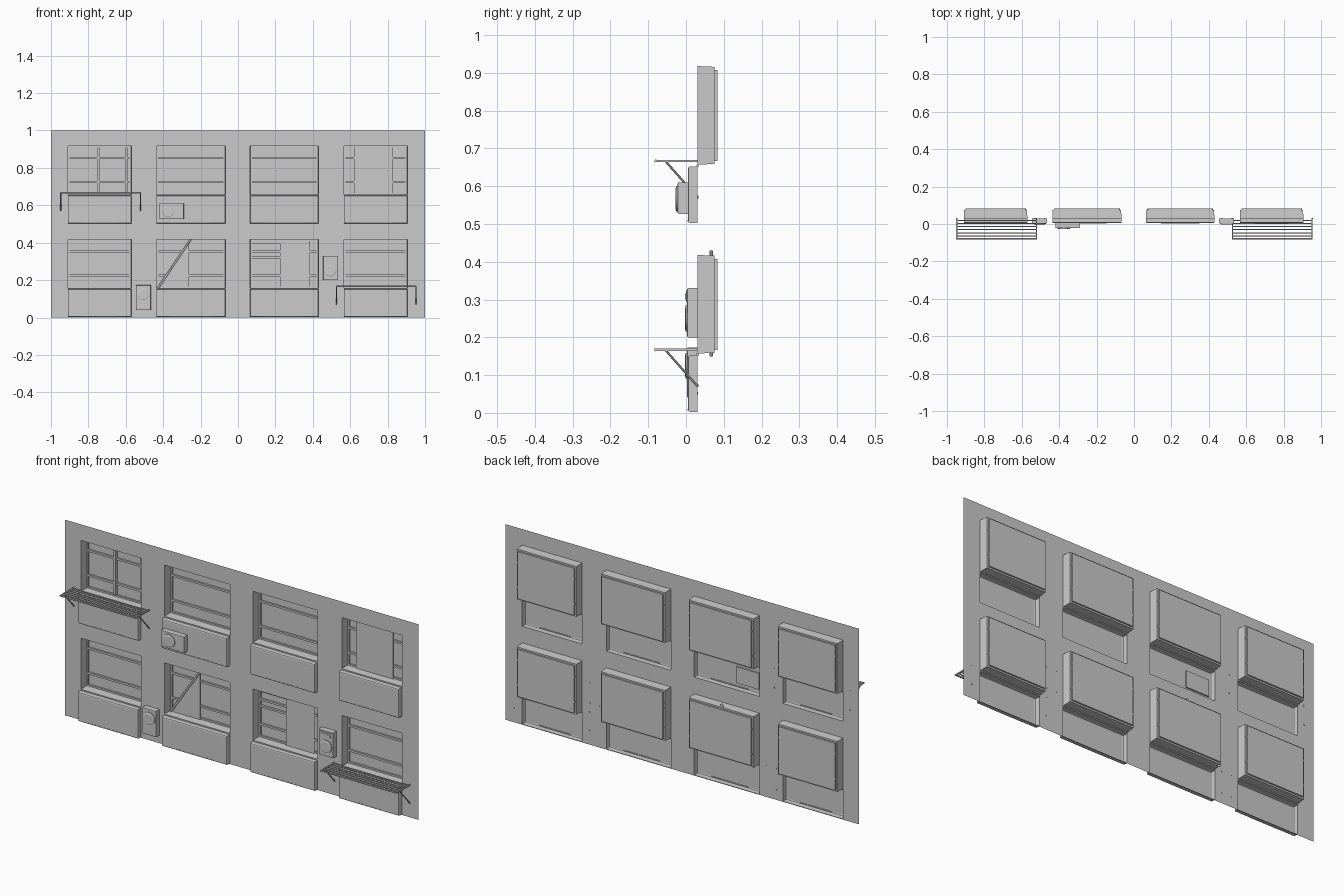
import bpy, bmesh
from mathutils import Vector

if "Cube" in bpy.data.objects:
    bpy.data.objects.remove(bpy.data.objects["Cube"])

COLS = [(-0.91, -0.57), (-0.437, -0.067), (0.064, 0.43), (0.566, 0.906)]
FLOORS = [0.0, 0.5]
WALL_Y = 0.03


def finish(name, bm):
    bmesh.ops.recalc_face_normals(bm, faces=bm.faces)
    me = bpy.data.meshes.new(name)
    bm.to_mesh(me)
    bm.free()
    ob = bpy.data.objects.new(name, me)
    bpy.context.collection.objects.link(ob)
    return ob


def add_box(bm, x0, x1, y0, y1, z0, z1, bevel=0, open_back=False):
    vs = bmesh.ops.create_cube(bm, size=1)['verts']
    for v in vs:
        v.co = Vector((x1 if v.co.x > 0 else x0, y1 if v.co.y > 0 else y0,
                       z1 if v.co.z > 0 else z0))
    front = [e for e in {e for v in vs for e in v.link_edges}
             if all(abs(v.co.y - y0) < 1e-6 for v in e.verts)]
    if open_back:
        back = [f for f in {f for v in vs for f in v.link_faces}
                if all(abs(v.co.y - y1) < 1e-6 for v in f.verts)]
        bmesh.ops.delete(bm, geom=back, context='FACES_ONLY')
    if bevel:
        bmesh.ops.bevel(bm, geom=front, offset=bevel, segments=2, profile=0.5, affect='EDGES')


def add_rod(bm, a, b, r, seg=8, r2=None):
    a, b = Vector(a), Vector(b)
    d = b - a
    m = d.to_track_quat('Z', 'Y').to_matrix().to_4x4()
    m.translation = (a + b) / 2
    bmesh.ops.create_cone(bm, cap_ends=True, segments=seg, radius1=r,
                          radius2=r if r2 is None else r2, depth=d.length, matrix=m)


# Thin wall sheet with openings for windows and spandrel panels
bm = bmesh.new()
xs = [-1] + [x for c in COLS for x in c] + [1]
zs = [0, 0.003, 0.152, 0.157, 0.418, 0.503, 0.652, 0.657, 0.918, 1.0]
for i in range(len(xs) - 1):
    for j in range(len(zs) - 1):
        if i % 2 and j in (1, 3, 5, 7):
            continue
        bm.faces.new([bm.verts.new((x, WALL_Y, z)) for x, z in
                      ((xs[i], zs[j]), (xs[i + 1], zs[j]),
                       (xs[i + 1], zs[j + 1]), (xs[i], zs[j + 1]))])
bmesh.ops.remove_doubles(bm, verts=bm.verts, dist=1e-5)
finish("wall", bm)

for fz in FLOORS:
    for x0, x1 in COLS:
        # Window recess: stepped sheet open to the front
        bm = bmesh.new()
        loops = []
        for y, s in ((0.03, 0), (0.075, 0.002), (0.075, 0.010), (0.083, 0.010)):
            loops.append([bm.verts.new(p) for p in (
                (x0 + s, y, fz + 0.157 + s), (x1 - s, y, fz + 0.157 + s),
                (x1 - s, y, fz + 0.418 - s), (x0 + s, y, fz + 0.418 - s))])
        for a, b in zip(loops, loops[1:]):
            for k in range(4):
                bm.faces.new((a[k], a[(k + 1) % 4], b[(k + 1) % 4], b[k]))
        bm.faces.new(loops[-1])
        finish("window_recess", bm)
        # Horizontal glazing bars
        bm = bmesh.new()
        for z in (0.225, 0.352):
            add_box(bm, x0 + 0.008, x1 - 0.008, 0.073, 0.082, fz + z - 0.005, fz + z + 0.005)
        finish("glazing_bars", bm)
        # Hollow spandrel panel pushed out below the window
        bm = bmesh.new()
        add_box(bm, x0, x1, 0.005, WALL_Y, fz + 0.003, fz + 0.152, 0.006, True)
        finish("spandrel_panel", bm)
        # Thin sill and drip strip along the panel
        bm = bmesh.new()
        add_box(bm, x0, x1, 0.028, 0.034, fz + 0.152, fz + 0.158)
        add_box(bm, x0 + 0.08, x1 - 0.08, 0.004, 0.008, fz + 0.006, fz + 0.010)
        finish("window_sill", bm)

# Extra vertical bars in the upper left window
bm = bmesh.new()
for x in (-0.747, -0.597):
    add_box(bm, x - 0.007, x + 0.007, 0.069, 0.082, 0.667, 0.908)
finish("vertical_bars", bm)

# Boards and blinds inside some windows
bm = bmesh.new()
add_box(bm, 0.62, 0.83, 0.067, 0.070, 0.66, 0.915)
add_box(bm, 0.225, 0.385, 0.067, 0.070, 0.16, 0.415)
add_box(bm, 0.068, 0.225, 0.068, 0.078, 0.315, 0.325)
add_box(bm, 0.068, 0.225, 0.067, 0.070, 0.395, 0.415)
finish("window_boards", bm)

# Drawn curtain hanging below a slanted pole
bm = bmesh.new()
tri = bm.faces.new([bm.verts.new(p) for p in (
    (-0.42, 0.068, 0.16), (-0.262, 0.068, 0.16), (-0.262, 0.068, 0.405))])
ext = bmesh.ops.extrude_face_region(bm, geom=[tri])['geom']
for v in ext:
    if isinstance(v, bmesh.types.BMVert):
        v.co.y += 0.002
finish("curtain", bm)
bm = bmesh.new()
add_rod(bm, (-0.432, 0.067, 0.152), (-0.246, 0.067, 0.428), 0.005, 12)
finish("curtain_pole", bm)


# Wall mounted fan units
def fan_unit(x0, x1, y0, y1, z0, z1, cx, cz, vent=False):
    bm = bmesh.new()
    add_box(bm, x0, x1, y0, y1, z0, z1, 0.003)
    finish("fan_unit_case", bm)
    bm = bmesh.new()
    add_rod(bm, (cx, y0 + 0.001, cz), (cx, y0 - 0.004, cz), 0.034, 24)
    add_rod(bm, (cx, y0 - 0.004, cz), (cx, y0 - 0.006, cz), 0.031, 24, 0.027)
    finish("fan_grille", bm)
    bm = bmesh.new()
    if vent:
        add_box(bm, x0 + 0.004, x1 - 0.004, y0 - 0.003, y0 + 0.001, z1 - 0.036, z1 - 0.006)
        add_box(bm, x0 + 0.012, x1 - 0.012, y0 - 0.005, y0, z1 - 0.030, z1 - 0.014)
    # Fixing bolts poking through the wall
    if y1 >= WALL_Y:
        for x in (x0 + 0.012, x1 - 0.012):
            for z in (z0 + 0.012, z1 - 0.012):
                add_rod(bm, (x, y1 - 0.002, z), (x, y1 + 0.002, z), 0.003, 6)
    finish("fan_fittings", bm)


fan_unit(-0.42, -0.29, -0.022, 0.012, 0.527, 0.61, -0.375, 0.567)
fan_unit(-0.545, -0.466, 0.003, 0.03, 0.04, 0.173, -0.505, 0.125)
fan_unit(0.455, 0.535, 0.003, 0.03, 0.2, 0.33, 0.495, 0.25, True)


# Drying racks: rails, end bars and diagonal braces
def drying_rack(x0, x1, z):
    bm = bmesh.new()
    for i in range(7):
        y = -0.08 + i * 0.0165
        add_rod(bm, (x0, y, z), (x1, y, z), 0.0028 if i else 0.004)
    for x in (x0, x1):
        add_box(bm, x - 0.003, x + 0.003, -0.084, 0.031, z - 0.003, z + 0.003)
        add_rod(bm, (x, -0.055, z), (x, 0.031, z - 0.097), 0.003)
        add_rod(bm, (x, 0.028, z - 0.095), (x, 0.033, z - 0.095), 0.004)
    finish("drying_rack", bm)


drying_rack(-0.948, -0.522, 0.667)
drying_rack(0.526, 0.952, 0.167)
